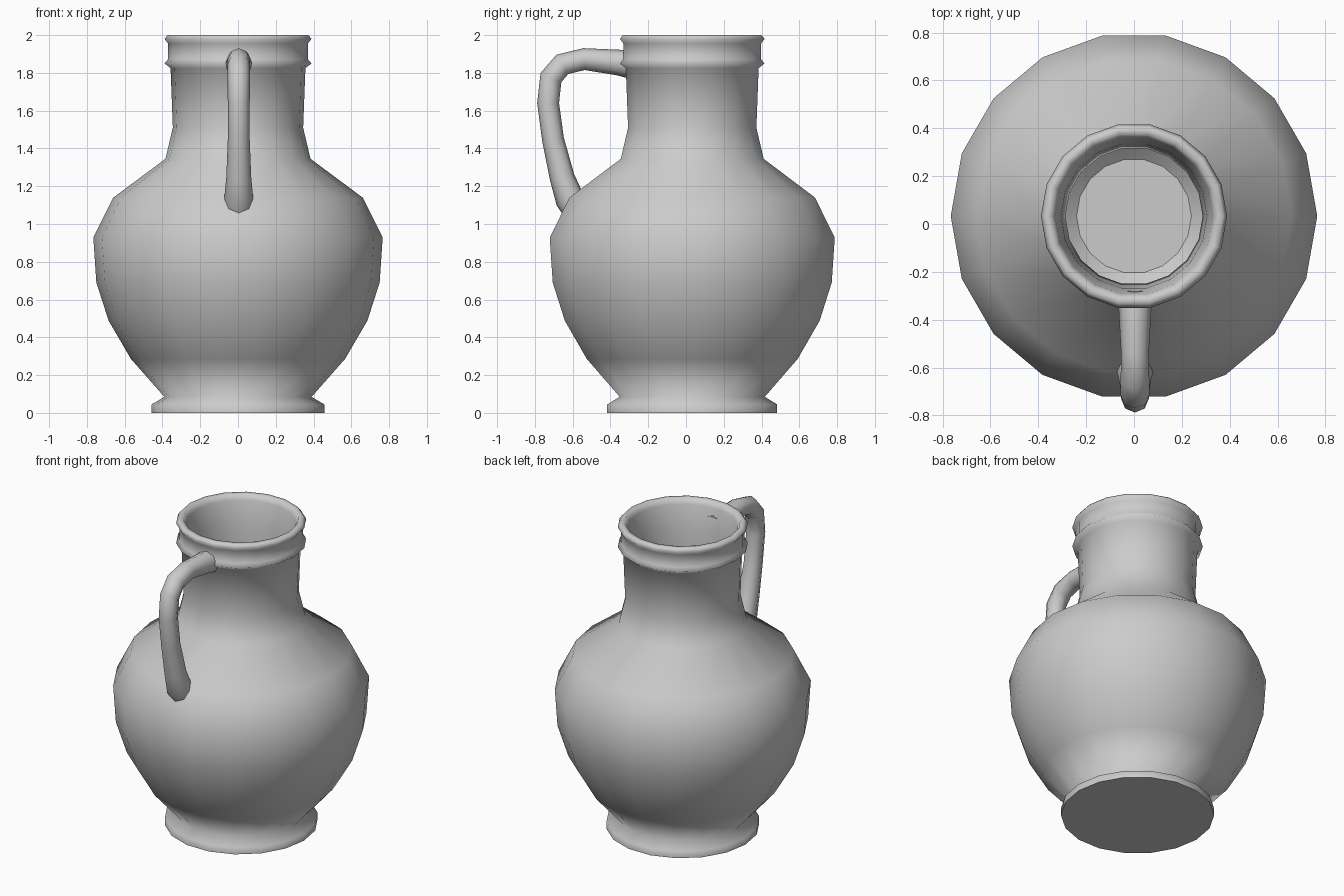
import bpy, bmesh
from math import cos, sin, tau

if "Cube" in bpy.data.objects:
    bpy.data.objects.remove(bpy.data.objects["Cube"])

SIDES = 18
CY = 0.033   # axis of the pot, shifted back to balance the handle

# Outer wall from foot to rim, then inner wall down to the floor (radius, z)
outer = [(.457, 0), (.457, .045), (.39, .085), (.567, .286), (.685, .488),
         (.75, .69), (.766, .928), (.66, 1.14), (.384, 1.345), (.345, 1.51),
         (.357, 1.825), (.389, 1.85), (.37, 1.872), (.37, 1.955),
         (.389, 1.98), (.373, 2.0)]
inner = [(.345, 2.0), (.33, 1.965), (.305, 1.82), (.287, 1.52), (.325, 1.315),
         (.60, 1.11), (.705, .92), (.69, .70), (.625, .51), (.51, .31), (.24, .09)]


def lathe(name, profile):
    bm = bmesh.new()
    rings = [[bm.verts.new((r * cos(tau * i / SIDES), CY + r * sin(tau * i / SIDES), z))
              for i in range(SIDES)] for r, z in profile]
    for a, b in zip(rings, rings[1:]):
        for i in range(SIDES):
            j = (i + 1) % SIDES
            bm.faces.new((a[i], a[j], b[j], b[i]))
    caps = [bm.faces.new(rings[0][::-1]), bm.faces.new(rings[-1])]
    for f in bm.faces:
        f.smooth = True
    # Underside and floor stay crisp
    for c in caps:
        for e in c.edges:
            e.smooth = False
    mesh = bpy.data.meshes.new(name)
    bm.to_mesh(mesh)
    bm.free()
    ob = bpy.data.objects.new(name, mesh)
    bpy.context.collection.objects.link(ob)
    return ob


lathe("jug_body", outer + inner)

# Handle: swept tube, flared where it meets neck and shoulder (y, z, radius)
path = [(-.29, 1.845, .076), (-.36, 1.855, .068), (-.54, 1.873, .058),
        (-.655, 1.845, .06), (-.715, 1.775, .06), (-.73, 1.64, .058),
        (-.704, 1.448, .058), (-.656, 1.247, .066), (-.615, 1.13, .077),
        (-.575, 1.07, .074)]
curve = bpy.data.curves.new("handle", 'CURVE')
curve.dimensions = '3D'
curve.bevel_depth = 1.0
curve.bevel_resolution = 2
curve.use_fill_caps = True
spline = curve.splines.new('POLY')
spline.points.add(len(path) - 1)
for p, (y, z, r) in zip(spline.points, path):
    p.co = (.004, y, z, 1)
    p.radius = r
spline.use_smooth = True
handle = bpy.data.objects.new("handle", curve)
bpy.context.collection.objects.link(handle)
bpy.context.view_layer.objects.active = handle
handle.select_set(True)
bpy.ops.object.convert(target='MESH')
bpy.ops.object.shade_smooth_by_angle(angle=1.05)
